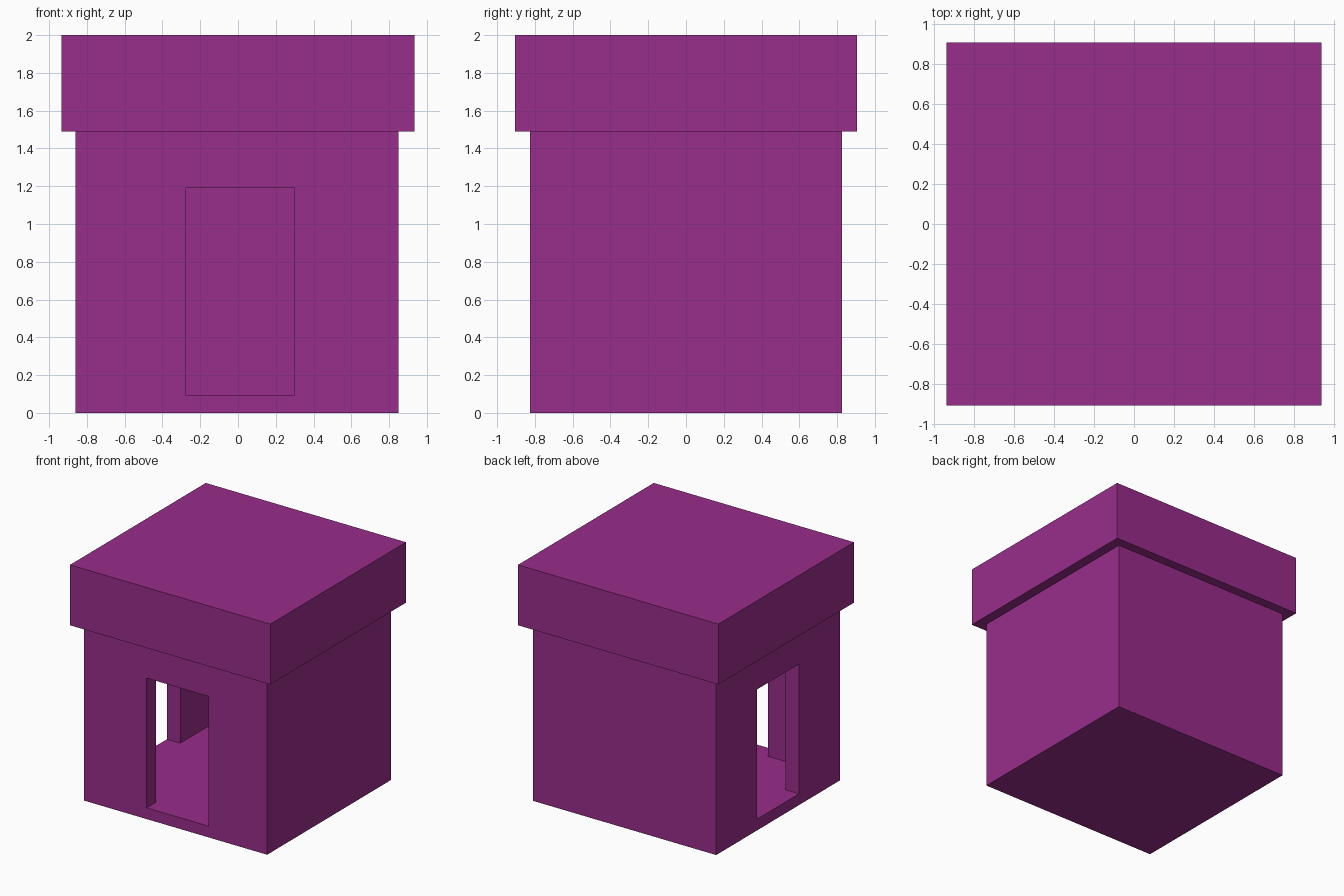
import bpy
from mathutils import Vector

cube = bpy.data.objects.get("Cube")
if cube:
    bpy.data.objects.remove(cube, do_unlink=True)

# Single flat colour
purple = bpy.data.materials.new("purple")
purple.use_nodes = True
colour = (0.318, 0.026, 0.254, 1)
purple.diffuse_color = colour
purple.node_tree.nodes["Principled BSDF"].inputs["Base Color"].default_value = colour


def box(name, low, high):
    """Axis-aligned box between two corners."""
    low, high = Vector(low), Vector(high)
    bpy.ops.mesh.primitive_cube_add(size=1, location=(low + high) / 2)
    ob = bpy.context.object
    ob.name = name
    ob.scale = high - low
    bpy.ops.object.transform_apply(location=True, rotation=False, scale=True)
    ob.data.materials.append(purple)
    return ob


def cut(target, cutter):
    """Subtract the cutter from the target, then discard the cutter."""
    cutter.hide_render = True
    mod = target.modifiers.new("cut", 'BOOLEAN')
    mod.operation = 'DIFFERENCE'
    mod.solver = 'EXACT'
    mod.object = cutter
    bpy.context.view_layer.objects.active = target
    bpy.ops.object.modifier_apply(modifier=mod.name)
    bpy.data.objects.remove(cutter, do_unlink=True)


left, right, depth = -0.86, 0.85, 0.825
floor, eaves, wall = 0.095, 1.49, 0.125
door_top = 1.19

# Hollow walls with a floor, open at the top under the roof
walls = box("walls", (left, -depth, 0), (right, depth, eaves))
cut(walls, box("room_cutter", (left + wall, wall - depth, floor),
               (right - wall, depth - wall, eaves + 0.1)))

# Doorways in the front wall and one side wall
cut(walls, box("front_door_cutter", (-0.275, -1, floor), (0.3, -0.5, door_top)))
cut(walls, box("side_door_cutter", (-1, -0.28, floor), (-0.5, 0.28, door_top)))

# Thick overhanging flat roof
box("roof", (-0.935, -0.905, eaves), (0.935, 0.905, 2))
